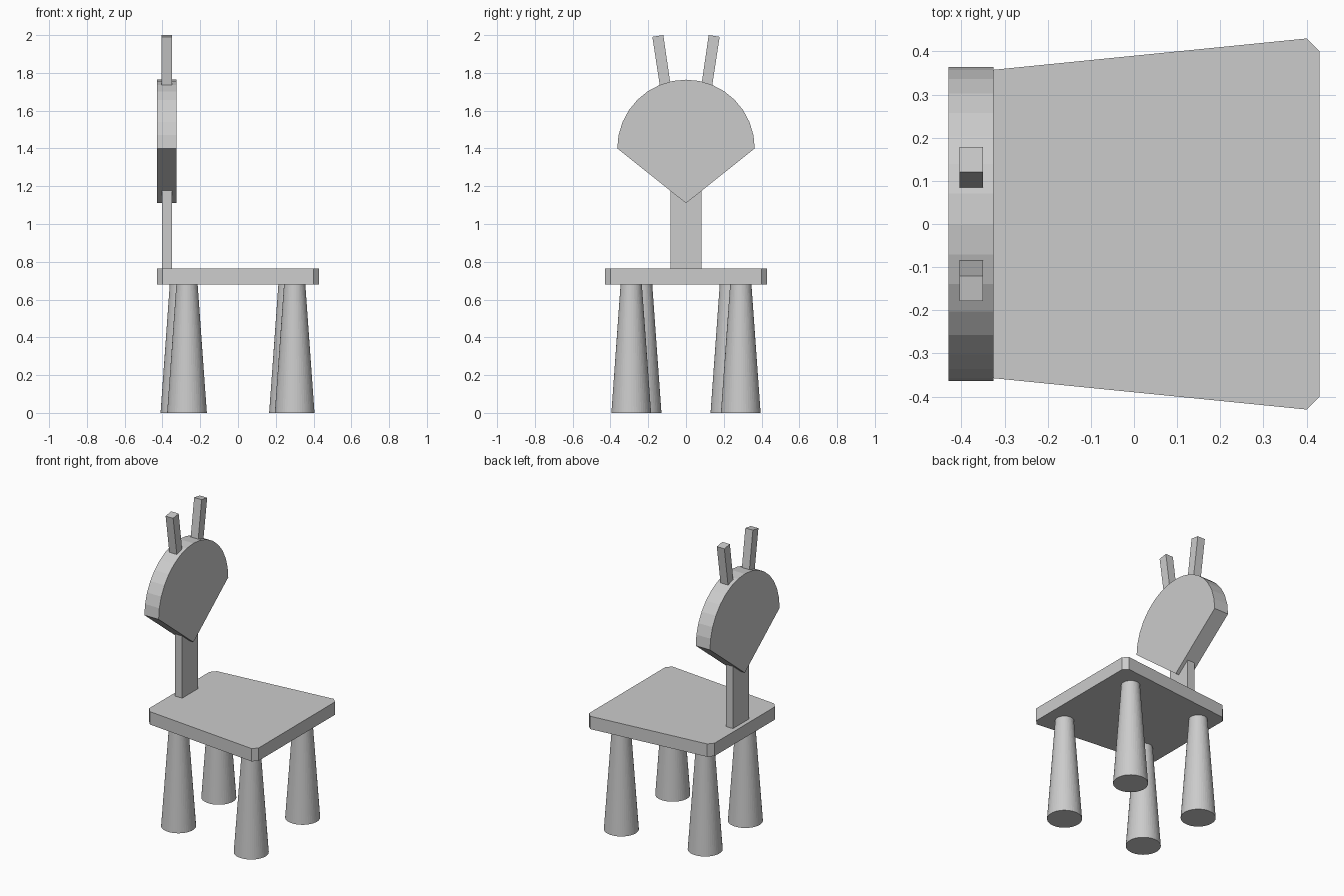
import bpy, bmesh
from math import sin, cos, pi

if "Cube" in bpy.data.objects:
    bpy.data.objects.remove(bpy.data.objects["Cube"])

grey = bpy.data.materials.new("plain grey")
grey.diffuse_color = (0.6, 0.6, 0.6, 1)
grey.use_nodes = True
grey.node_tree.nodes["Principled BSDF"].inputs["Base Color"].default_value = grey.diffuse_color


def prism(name, profile, axis, low, high):
    """Extrude a 2D profile: (x, y) along z, or (y, z) along x."""
    bm = bmesh.new()
    place = (lambda a, b: (a, b, low)) if axis == "z" else (lambda a, b: (low, a, b))
    face = bm.faces.new([bm.verts.new(place(a, b)) for a, b in profile])
    new = bmesh.ops.extrude_face_region(bm, geom=[face])["geom"]
    shift = (0, 0, high - low) if axis == "z" else (high - low, 0, 0)
    bmesh.ops.translate(bm, vec=shift,
                        verts=[v for v in new if isinstance(v, bmesh.types.BMVert)])
    bmesh.ops.recalc_face_normals(bm, faces=bm.faces)
    mesh = bpy.data.meshes.new(name)
    bm.to_mesh(mesh)
    bm.free()
    mesh.materials.append(grey)
    obj = bpy.data.objects.new(name, mesh)
    bpy.context.collection.objects.link(obj)
    return obj


# Tapered seat with clipped corners
half = [(0.43, 0.40), (0.40, 0.43), (-0.40, 0.35), (-0.43, 0.315)]
prism("seat", half + [(x, -y) for x, y in reversed(half)], "z", 0.68, 0.765)

# Tapered round legs
for name, x, y in (("leg_front_right", 0.30, -0.29), ("leg_back_right", 0.27, 0.29),
                   ("leg_front_left", -0.27, -0.235), ("leg_back_left", -0.305, 0.235)):
    bpy.ops.mesh.primitive_cone_add(vertices=48, radius1=0.105, radius2=0.056,
                                    depth=0.685, location=(x, y, 0.3425))
    leg = bpy.context.object
    leg.name = name
    leg.data.materials.append(grey)

# Post joining the seat to the backrest
prism("back_post", [(-0.083, 0.76), (0.083, 0.76), (0.083, 1.25), (-0.083, 1.25)],
      "x", -0.402, -0.35)

# Backrest: half disc above a downward point
r = 0.364
arc = [(r * cos(pi * i / 16), 1.40 + r * sin(pi * i / 16)) for i in range(17)]
prism("backrest", arc + [(0, 1.11)], "x", -0.43, -0.326)

# Two slanted ears
for side, s in (("left", -1), ("right", 1)):
    prism("ear_" + side, [(s * 0.120, 2.0), (s * 0.178, 1.991),
                          (s * 0.136, 1.715), (s * 0.080, 1.723)], "x", -0.405, -0.35)
